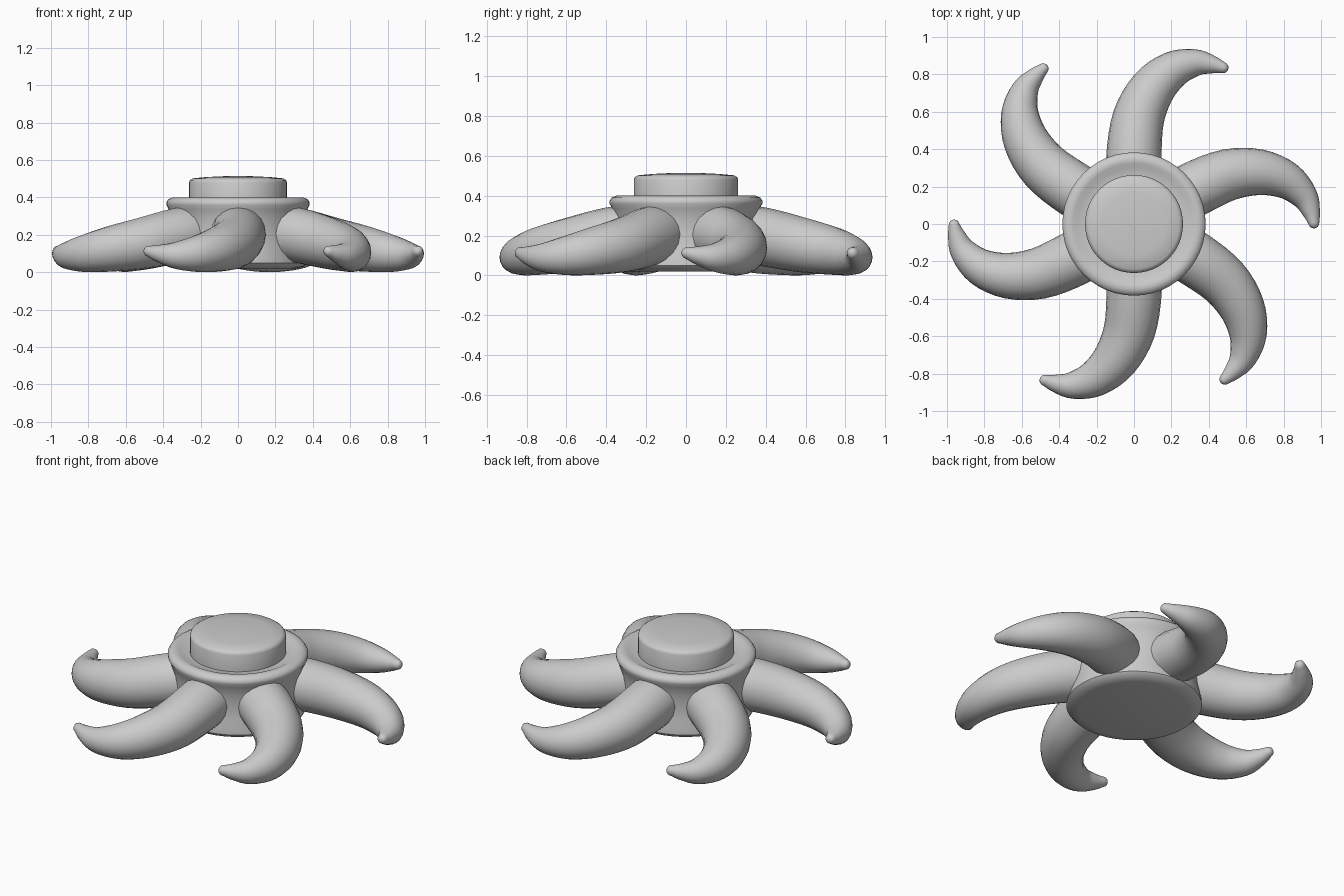
import bpy, bmesh, math
from mathutils import Vector

if "Cube" in bpy.data.objects:
    bpy.data.objects.remove(bpy.data.objects["Cube"])


def finish(bm, name, angle):
    bmesh.ops.recalc_face_normals(bm, faces=bm.faces[:])
    me = bpy.data.meshes.new(name)
    bm.to_mesh(me)
    bm.free()
    ob = bpy.data.objects.new(name, me)
    bpy.context.collection.objects.link(ob)
    bpy.ops.object.select_all(action='DESELECT')
    ob.select_set(True)
    bpy.context.view_layer.objects.active = ob
    bpy.ops.object.shade_smooth_by_angle(angle=math.radians(angle))
    return ob


def skin(bm, rings):
    for a, b in zip(rings, rings[1:]):
        n = len(a)
        for i in range(n):
            bm.faces.new((a[i], a[(i + 1) % n], b[(i + 1) % n], b[i]))
    bm.faces.new(rings[0])
    bm.faces.new(rings[-1])


def lathe(name, profile, n=48):
    bm = bmesh.new()
    rings = [[bm.verts.new((r * math.cos(math.tau * i / n), r * math.sin(math.tau * i / n), z))
              for i in range(n)] for r, z in profile]
    skin(bm, rings)
    return finish(bm, name, 35)


def spline(pts, steps=4):
    # Catmull-Rom sampling of (x, y, z, radius) points
    p = [Vector(q) for q in pts]
    p = [2 * p[0] - p[1]] + p + [2 * p[-1] - p[-2]]
    out = []
    for i in range(1, len(p) - 2):
        a, b, c, d = p[i - 1:i + 3]
        for s in range(steps):
            t = s / steps
            out.append(0.5 * (2 * b + (c - a) * t + (2 * a - 5 * b + 4 * c - d) * t * t
                              + (3 * b - a - 3 * c + d) * t ** 3))
    return out + [p[-2]]


def tentacle(name, path, turn, n=20):
    bm = bmesh.new()
    pts = spline(path)
    # rounded tip
    end = pts[-1]
    step = (end.to_3d() - pts[-2].to_3d()).normalized()
    for a in (30, 55, 75, 86):
        a = math.radians(a)
        q = end.to_3d() + step * end[3] * math.sin(a)
        pts.append(Vector((q.x, q.y, q.z, end[3] * math.cos(a))))
    rings = []
    for i, q in enumerate(pts):
        d = (pts[min(i + 1, len(pts) - 1)].to_3d() - pts[max(i - 1, 0)].to_3d()).normalized()
        side = d.cross(Vector((0, 0, 1))).normalized()
        up = side.cross(d)
        rings.append([bm.verts.new(q.to_3d() + q[3] * (side * math.cos(math.tau * k / n)
                                                       + up * math.sin(math.tau * k / n)))
                      for k in range(n)])
    skin(bm, rings)
    ob = finish(bm, name, 60)
    ob.rotation_euler.z = turn


# Central body: flat base, slight waist, rounded flange, shallow groove
lathe("body", [(0.30, 0.02), (0.35, 0.03), (0.37, 0.05), (0.368, 0.08), (0.355, 0.14),
               (0.35, 0.21), (0.355, 0.28), (0.37, 0.335), (0.383, 0.36), (0.383, 0.375),
               (0.373, 0.39), (0.35, 0.40), (0.325, 0.397), (0.30, 0.385), (0.25, 0.38)])

# Low domed cap on top
lathe("top_cap", [(0.262, 0.375), (0.262, 0.48), (0.257, 0.492), (0.242, 0.502),
                  (0.17, 0.509), (0.09, 0.513), (0.02, 0.515)])

# Six curled tapering arms
ARM = [(0, 0.22, 0.215, 0.145), (0, 0.38, 0.195, 0.147), (0.025, 0.57, 0.155, 0.138),
       (0.10, 0.725, 0.125, 0.122), (0.21, 0.825, 0.10, 0.10), (0.33, 0.862, 0.09, 0.073),
       (0.42, 0.852, 0.10, 0.048), (0.475, 0.836, 0.112, 0.030)]
for k in range(6):
    tentacle(f"arm_{k + 1}", ARM, math.radians(60 * k))
